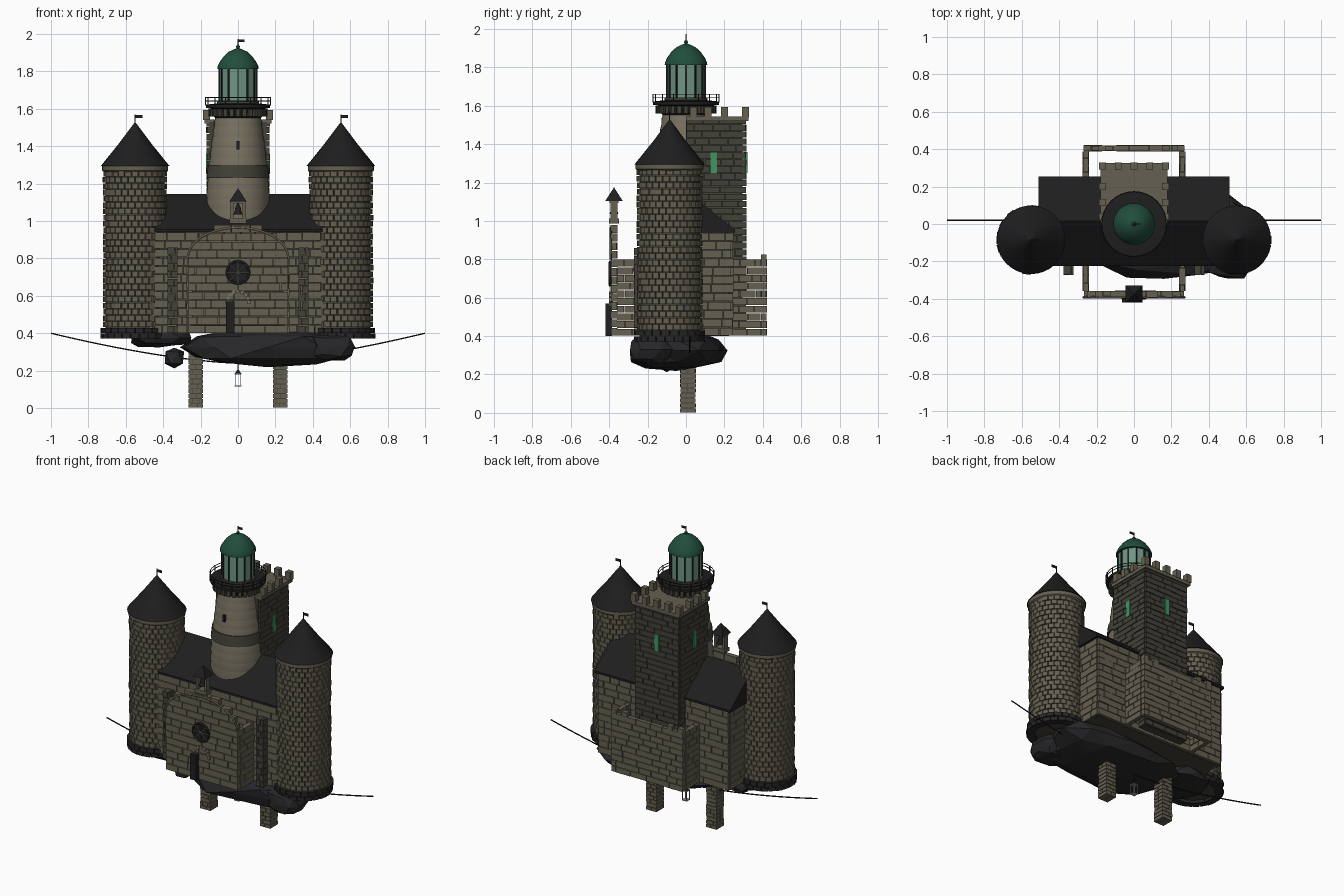
import bpy, bmesh, random
from math import pi, sin, cos, sqrt
from mathutils import Matrix, Vector

if "Cube" in bpy.data.objects:
    bpy.data.objects.remove(bpy.data.objects["Cube"])
random.seed(4)

def mat(name, c):
    m = bpy.data.materials.new(name)
    m.diffuse_color = (*c, 1)
    m.use_nodes = True
    m.node_tree.nodes["Principled BSDF"].inputs["Base Color"].default_value = m.diffuse_color
    return m

STONE = mat("stone", (0.13, 0.115, 0.08))
PALE = mat("pale_stone", (0.19, 0.165, 0.12))
DARK = mat("dark_stone", (0.055, 0.053, 0.04))
SLATE = mat("slate", (0.013, 0.013, 0.014))
ROCK = mat("rock", (0.02, 0.02, 0.022))
DOME = mat("dome_green", (0.015, 0.075, 0.045))
GLASS = mat("glass", (0.16, 0.3, 0.23))
GLOW = mat("green_window", (0.05, 0.3, 0.12))
LAMP = mat("lamp_metal", (0.35, 0.35, 0.38))

def make(name, verts, faces, m, smooth=False):
    me = bpy.data.meshes.new(name)
    me.from_pydata(verts, [], faces)
    bm = bmesh.new()
    bm.from_mesh(me)
    bmesh.ops.recalc_face_normals(bm, faces=bm.faces)
    bm.to_mesh(me)
    bm.free()
    me.materials.append(m)
    ob = bpy.data.objects.new(name, me)
    bpy.context.collection.objects.link(ob)
    if smooth:
        bpy.context.view_layer.objects.active = ob
        ob.select_set(True)
        bpy.ops.object.shade_smooth_by_angle(angle=0.6)
        ob.select_set(False)
    return ob

CUBE_F = [(0, 1, 3, 2), (4, 6, 7, 5), (0, 4, 5, 1), (2, 3, 7, 6), (0, 2, 6, 4), (1, 5, 7, 3)]

def boxes(name, mats, m):
    """One mesh holding many transformed unit cubes."""
    v, f = [], []
    for M in mats:
        b = len(v)
        v += [M @ Vector((x, y, z)) for x in (-.5, .5) for y in (-.5, .5) for z in (-.5, .5)]
        f += [tuple(i + b for i in q) for q in CUBE_F]
    return make(name, v, f, m)

def bx(x, y, z, sx, sy, sz, a=0):
    return Matrix.Translation((x, y, z)) @ Matrix.Rotation(a, 4, 'Z') @ Matrix.Diagonal((sx, sy, sz, 1))

def span(x0, x1, y0, y1, z0, z1):
    return bx((x0 + x1) / 2, (y0 + y1) / 2, (z0 + z1) / 2, x1 - x0, y1 - y0, z1 - z0)

def wall(p0, p1, z0, z1, row=.04, w=.08, t=.03, half=None):
    """Staggered courses between two plan points; half(z) trims the half width."""
    p0, p1 = Vector(p0), Vector(p1)
    L, d, out = (p1 - p0).length, (p1 - p0).normalized(), []
    a = Vector((1, 0)).angle_signed(d) * -1
    n = max(1, round((z1 - z0) / row))
    h = (z1 - z0) / n
    for i in range(n):
        z = z0 + (i + .5) * h
        lo, hi = (0, L) if half is None else (L / 2 - half(z), L / 2 + half(z))
        s = lo
        e = lo + w * (.5 if i % 2 else 1) * random.uniform(.85, 1.1)
        while s < hi - .005:
            e = hi if e > hi - w * .3 else e
            c = p0 + d * ((s + e) / 2)
            out.append(bx(c.x, c.y, z, e - s - .003, t + random.uniform(-.005, .005), h - .004, a))
            s, e = e, e + w * random.uniform(.75, 1.25)
    return out

def ring(cx, cy, r, z0, z1, row, n, t=.03):
    out, k = [], round((z1 - z0) / row)
    h = (z1 - z0) / k
    for i in range(k):
        for j in range(n):
            a = 2 * pi * (j + .5 * (i % 2)) / n
            rr = r - t / 2 + random.uniform(-.004, .003)
            out.append(bx(cx + rr * cos(a), cy + rr * sin(a), z0 + (i + .5) * h, t, 2 * pi * r / n - .005, h - .004, a))
    return out

def lathe(name, prof, m, n=32, c=(0, 0), smooth=True):
    v = [(c[0] + r * cos(2 * pi * j / n), c[1] + r * sin(2 * pi * j / n), z) for r, z in prof for j in range(n)]
    f = [(i * n + j, i * n + (j + 1) % n, (i + 1) * n + (j + 1) % n, (i + 1) * n + j)
         for i in range(len(prof) - 1) for j in range(n)]
    f += [tuple(range(n)), tuple(range(len(v) - n, len(v)))]
    return make(name, v, f, m, smooth)

def tube(name, pts, r, m, cyclic=False):
    cu = bpy.data.curves.new(name, 'CURVE')
    cu.dimensions, cu.bevel_depth, cu.bevel_resolution = '3D', r, 1
    s = cu.splines.new('POLY')
    s.points.add(len(pts) - 1)
    for p, q in zip(s.points, pts):
        p.co = (*q, 1)
    s.use_cyclic_u = cyclic
    cu.materials.append(m)
    bpy.context.collection.objects.link(bpy.data.objects.new(name, cu))

def flag(name, x, y, z, s):
    tube(name + "_pole", [(x, y, z), (x, y, z + s)], .003, SLATE)
    boxes(name, [bx(x + s * .35, y, z + s * .8, s * .7, .004, s * .3)], SLATE)

# Round corner towers with conical roofs
for side, X in (("left", -.55), ("right", .55)):
    c = (X, -.085)
    lathe(side + "_tower_core", [(.158, .39), (.158, 1.28)], DARK, c=c)
    boxes(side + "_tower_bricks", ring(*c, .17, .43, 1.27, .034, 28), STONE)
    boxes(side + "_tower_footing", ring(*c, .183, .37, .43, .03, 24, .05), ROCK)
    lathe(side + "_tower_cornice", [(.165, 1.26), (.177, 1.27), (.177, 1.3), (.165, 1.31)], STONE, c=c)
    lathe(side + "_tower_roof", [(.183, 1.295), (.09, 1.41), (.004, 1.525)], SLATE, c=c)
    flag(side + "_tower_flag", *c, 1.515, .055)

# Great hall with gabled roof
def gable(name, hx, y0, y1, zb, ze, zr, m):
    ym = (y0 + y1) / 2
    v = [(x, y, z) for x in (-hx, hx) for y, z in ((y0, zb), (y1, zb), (y1, ze), (ym, zr), (y0, ze))]
    make(name, v, [(0, 1, 2, 3, 4), (5, 6, 7, 8, 9)] + [(i, (i + 1) % 5, 5 + (i + 1) % 5, 5 + i) for i in range(5)], m)

gable("hall_core", .48, -.2, .225, .4, .93, 1.1, DARK)
gable("hall_roof", .51, -.225, .255, .94, .955, 1.145, SLATE)
hall = wall((-.49, -.205), (.49, -.205), .4, .94, .045, .09)
hall += wall((-.49, .23), (.49, .23), .4, .94, .045, .09)
for x in (-.48, .48):
    hall += wall((x, -.2), (x, .235), .4, .94, .045, .09)
boxes("hall_bricks", hall, STONE)
boxes("hall_buttresses", [b for x in (-.35, .35) for b in wall((x - .028, -.245), (x + .028, -.245), .4, .86, .04, .04, .05)], DARK)

# Hollow courtyard wall, arched front gable
yard = wall((-.27, .405), (.27, .405), .4, .8, .04, .1)
for x in (-.258, .258):
    yard += wall((x, -.36), (x, -.21), .4, .8, .04, .08)
    yard += wall((x, .24), (x, .39), .4, .8, .04, .08)
yard += [bx(x, .405, .81, .04, .03, .03) for x in (-.25, -.17, .17, .25)]
boxes("courtyard_wall", yard, STONE)
boxes("front_gable", wall((-.27, -.375), (.27, -.375), .4, .98, .044, .1, .032,
      lambda z: .27 if z < .8 else .27 * sqrt(max(.03, 1 - ((z - .8) / .18) ** 2))), STONE)
trim = [(.27 * cos(pi * i / 24), -.392, .8 + .165 * sin(pi * i / 24)) for i in range(25)]
tube("front_gable_trim", trim, .006, STONE)

# Bell turret above the front gable
boxes("bell_turret_frame", [bx(0, -.375, 1.0, .09, .05, .025), bx(0, -.375, 1.1, .08, .045, .015),
      bx(-.032, -.375, 1.05, .016, .035, .09), bx(.032, -.375, 1.05, .016, .035, .09)], STONE)
lathe("turret_bell", [(.024, 1.035), (.018, 1.05), (.014, 1.075), (.003, 1.095)], SLATE, 12, (0, -.375))
make("bell_turret_roof", [(-.046, -.42, 1.105), (.046, -.42, 1.105), (.046, -.33, 1.105), (-.046, -.33, 1.105), (0, -.375, 1.175)],
     [(0, 1, 2, 3), (0, 1, 4), (1, 2, 4), (2, 3, 4), (3, 0, 4)], SLATE)

# Rose window, door leaf and arch
circ = lambda r, n, z: [(r * cos(2 * pi * i / n), -.396, z + r * sin(2 * pi * i / n)) for i in range(n)]
make("rose_window_glass", circ(.06, 24, .725), [tuple(range(24))], SLATE)
tube("rose_window_rim", circ(.06, 24, .725), .007, SLATE, True)
for p in circ(.06, 8, .725)[:4]:
    tube("rose_window_spoke", [(p[0], -.4, p[2]), (-p[0], -.4, 1.45 - p[2])], .003, PALE)
boxes("door_leaf", [span(-.065, -.02, -.42, -.385, .4, .57)], SLATE)
boxes("door_arch", [Matrix.Translation((.058 * cos(a), -.39, .565 + .058 * sin(a))) @ Matrix.Rotation(-a, 4, 'Y')
      @ Matrix.Diagonal((.018, .02, .02, 1)) for a in [pi * i / 8 for i in range(9)]], PALE)

# Square keep with battlements and lit windows
boxes("keep_core", [span(-.152, .152, .0, .295, .42, 1.53)], DARK)
keep = wall((-.165, .3), (.165, .3), .42, 1.54, .036, .09, .025)
for x in (-.155, .155):
    keep += wall((x, .0), (x, .3), .42, 1.54, .036, .09, .025)
boxes("keep_bricks", keep, DARK)
merl = [bx(x, .31, 1.567, .036, .036, .055) for x in (-.168, -.084, 0, .084, .168)]
merl += [bx(x, y, 1.567, .036, .036, .055) for x in (-.168, .168) for y in (.04, .115, .2)]
boxes("keep_battlements", merl + [span(-.18, .18, .0, .325, 1.52, 1.543)], STONE)
boxes("keep_windows", [bx(x, .145, 1.305, .02, .035, .11) for x in (-.162, .162)] + [bx(0, .31, 1.305, .035, .02, .11)], GLOW)

# Lighthouse shaft of stacked drums
prof, n = [], 11
for i in range(n):
    z0, h = .95 + i * .0555, .0555
    for k in (.04, .5, .96):
        z = z0 + h * k
        prof.append((.168 - .048 * (max(0, z - 1.1) / .46) ** 1.4 + (.003 if k == .5 else 0), z))
lathe("lighthouse_shaft", prof, PALE, 40)
lathe("lighthouse_band", [(.158, 1.23), (.168, 1.23), (.161, 1.3), (.15, 1.3)], DARK, 40)
boxes("lighthouse_windows", [bx(0, -.146, 1.405, .016, .02, .045)], SLATE)

# Gallery with corbels and railing
lathe("gallery_deck", [(.12, 1.55), (.135, 1.565), (.145, 1.6), (.172, 1.605), (.172, 1.622), (.1, 1.63)], SLATE, 40)
boxes("gallery_corbels", [bx(.143 * cos(a), .143 * sin(a), 1.58, .03, .022, .04, a) for a in [2 * pi * i / 28 for i in range(28)]], DARK)
rail = lambda z: [(.173 * cos(2 * pi * i / 32), .173 * sin(2 * pi * i / 32), z) for i in range(32)]
for z in (1.642, 1.66):
    tube("gallery_rail", rail(z), .0025, SLATE, True)
boxes("gallery_posts", [bx(p[0], p[1], 1.64, .005, .005, .045) for p in rail(0)[::2]], SLATE)

# Lantern room, dome and flag
lathe("lantern_base", [(.112, 1.615), (.112, 1.64), (.1, 1.64)], DARK, 12)
lathe("lantern_glass", [(.098, 1.63), (.098, 1.82)], GLASS, 12, smooth=False)
boxes("lantern_mullions", [bx(.099 * cos(a), .099 * sin(a), 1.725, .01, .008, .19, a) for a in [pi * i / 6 for i in range(12)]], SLATE)
lathe("dome", [(.1, 1.812), (.111, 1.812), (.11, 1.825), (.098, 1.85), (.077, 1.88), (.05, 1.905), (.018, 1.92),
               (.006, 1.922), (.012, 1.932), (.003, 1.944)], DOME, 32)
flag("dome_flag", 0, 0, 1.925, .048)

# Floating rocks underneath: noisy low-poly blobs
def rock(name, c, s, jit=.13, sub=2, cap=.41):
    bm = bmesh.new()
    bmesh.ops.create_icosphere(bm, subdivisions=sub, radius=1)
    for v in bm.verts:
        k = random.uniform(1 - jit, 1 + jit * .6)
        p = [c[i] + s[i] * k * (abs(v.co[i]) ** .7 * (1 if v.co[i] > 0 else -1)) for i in range(3)]
        v.co = (p[0], p[1], min(p[2], cap))
    me = bpy.data.meshes.new(name)
    bm.to_mesh(me)
    bm.free()
    me.materials.append(ROCK)
    bpy.context.collection.objects.link(bpy.data.objects.new(name, me))

rock("main_rock", (.16, -.05, .325), (.46, .25, .1))
rock("left_rock", (-.42, -.05, .375), (.17, .17, .05))
rock("right_rock", (.5, -.18, .33), (.12, .12, .08))
rock("small_rock", (-.34, -.1, .27), (.056, .056, .056), .1, 1)

# Brick legs
for side, X in (("left", -.225), ("right", .225)):
    boxes(side + "_leg_core", [bx(X, .01, .16, .066, .07, .31)], DARK)
    legs = [b for d in (-.02, .02) for b in wall((X - .04, .01 + d), (X + .04, .01 + d), 0, .31, .026, .045, .04)]
    boxes(side + "_leg_bricks", legs, STONE)

# Hanging lamp and sagging rope
tube("lamp_cord", [(0, 0, .19), (0, 0, .3)], .002, SLATE)
lathe("lamp_cap", [(.018, .18), (.012, .192), (.003, .205)], SLATE, 8)
boxes("lamp_frame", [bx(x, y, .15, .004, .004, .065) for x in (-.015, .015) for y in (-.015, .015)]
      + [bx(0, 0, z, .036, .036, .005) for z in (.118, .182)], LAMP)
tube("rope", [(x / 20, .02, .24 + .16 * abs(x / 20) ** 1.5) for x in range(-20, 21)], .004, SLATE)
